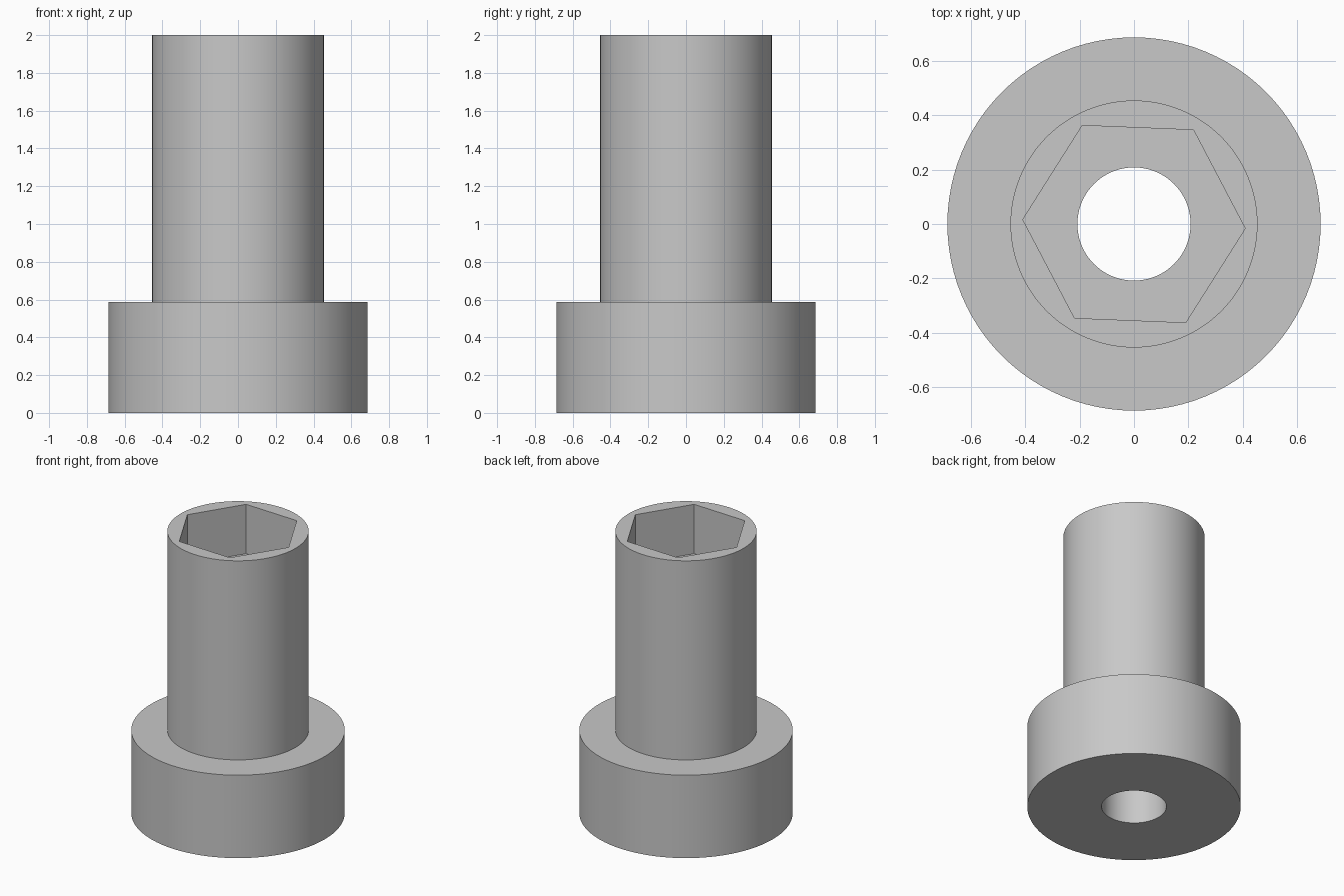
import bpy, bmesh, math
from mathutils import Matrix, Vector

cube = bpy.data.objects.get("Cube")
if cube:
    bpy.data.objects.remove(cube, do_unlink=True)

HEAD_R, SHAFT_R, BORE_R, HEX_R = 0.686, 0.454, 0.208, 0.409
SHOULDER_Z, TOP_Z, SOCKET_DEPTH = 0.588, 2.0, 0.35

# Plain grey finish
grey = bpy.data.materials.new("plain grey")
grey.use_nodes = True
color = (0.58, 0.58, 0.58, 1)
grey.diffuse_color = color
grey.node_tree.nodes["Principled BSDF"].inputs["Base Color"].default_value = color


def make_object(name, bm):
    bmesh.ops.recalc_face_normals(bm, faces=bm.faces)
    mesh = bpy.data.meshes.new(name)
    bm.to_mesh(mesh)
    bm.free()
    obj = bpy.data.objects.new(name, mesh)
    bpy.context.collection.objects.link(obj)
    mesh.materials.append(grey)
    return obj


# Stepped bushing: closed cross-section turned around the z axis
profile = [(BORE_R, 0), (HEAD_R, 0), (HEAD_R, SHOULDER_Z),
           (SHAFT_R, SHOULDER_Z), (SHAFT_R, TOP_Z), (BORE_R, TOP_Z)]
bm = bmesh.new()
verts = [bm.verts.new((r, 0, z)) for r, z in profile]
edges = [bm.edges.new((v, verts[(i + 1) % len(verts)])) for i, v in enumerate(verts)]
bmesh.ops.spin(bm, geom=verts + edges, cent=(0, 0, 0), axis=(0, 0, 1),
               angle=math.tau, steps=96, use_merge=True)
bmesh.ops.remove_doubles(bm, verts=bm.verts, dist=1e-4)
bushing = make_object("stepped_bushing", bm)

# Hexagonal socket cut into the shaft end
margin = 0.1
height = SOCKET_DEPTH + margin
bm = bmesh.new()
bmesh.ops.create_cone(
    bm, cap_ends=True, segments=6, radius1=HEX_R, radius2=HEX_R, depth=height,
    matrix=Matrix.Translation((0, 0, TOP_Z - SOCKET_DEPTH + height / 2)))
first = bm.verts[:][0].co
turn = math.radians(-2.3) - math.atan2(first.y, first.x)
bmesh.ops.rotate(bm, verts=bm.verts, cent=Vector(), matrix=Matrix.Rotation(turn, 3, "Z"))
cutter = make_object("socket_cutter", bm)
cutter.hide_render = True

cut = bushing.modifiers.new("hex socket", "BOOLEAN")
cut.operation = "DIFFERENCE"
cut.solver = "EXACT"
cut.object = cutter

bpy.ops.object.select_all(action="DESELECT")
bushing.select_set(True)
bpy.context.view_layer.objects.active = bushing
bpy.ops.object.modifier_apply(modifier=cut.name)
bpy.data.objects.remove(cutter, do_unlink=True)

# Smooth round walls, crisp rims and socket corners
bpy.ops.object.shade_smooth_by_angle(angle=math.radians(30))
